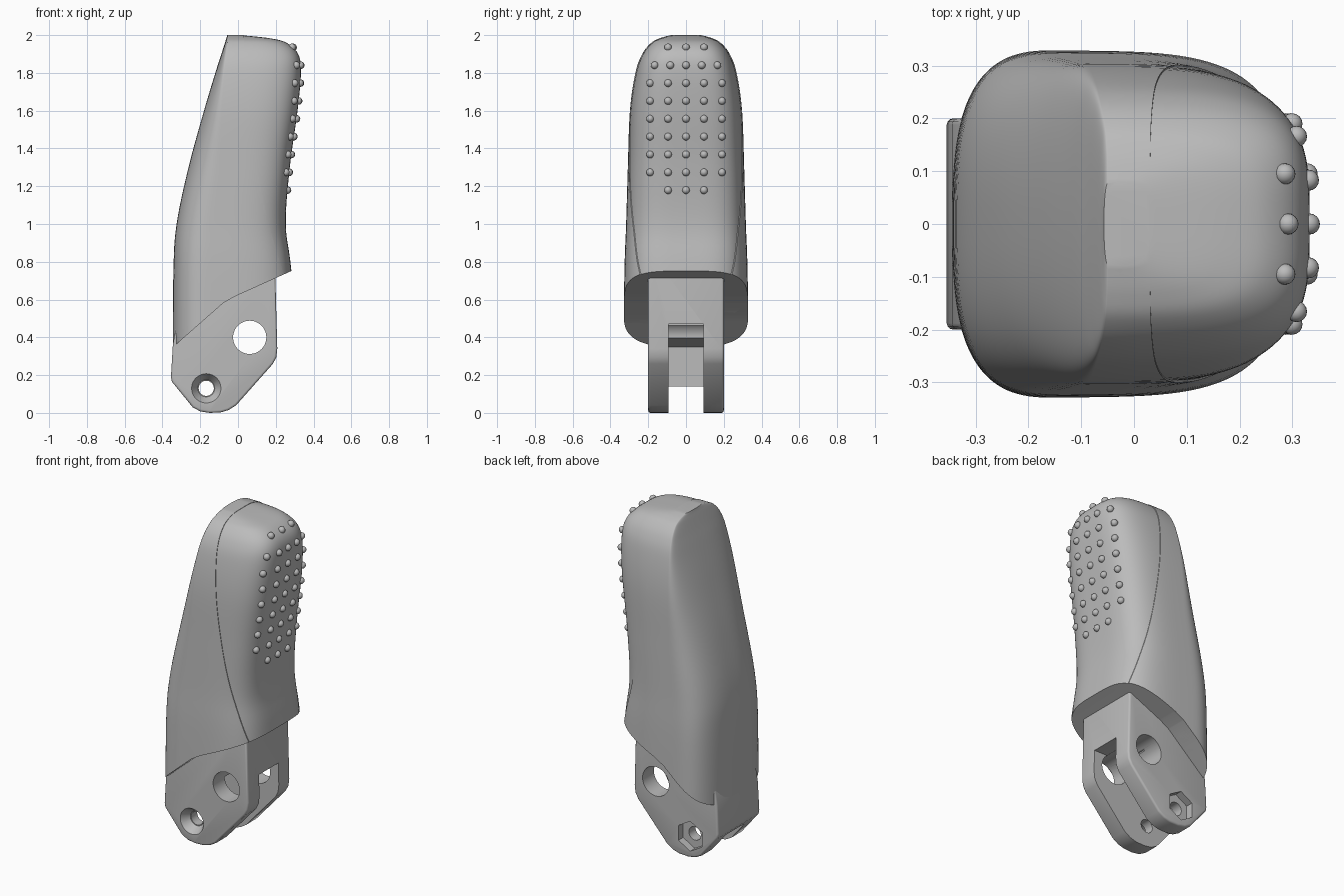
import bpy, bmesh
from math import cos, sin, pi, radians
from mathutils import Vector, Matrix
from mathutils.bvhtree import BVHTree

if "Cube" in bpy.data.objects:
    bpy.data.objects.remove(bpy.data.objects["Cube"])

grey = bpy.data.materials.new("plain grey")
grey.use_nodes = True
grey.diffuse_color = (0.5, 0.5, 0.5, 1)
grey.node_tree.nodes["Principled BSDF"].inputs["Base Color"].default_value = grey.diffuse_color


def add_object(name, bm):
    bmesh.ops.recalc_face_normals(bm, faces=bm.faces)
    mesh = bpy.data.meshes.new(name)
    bm.to_mesh(mesh)
    bm.free()
    mesh.materials.append(grey)
    obj = bpy.data.objects.new(name, mesh)
    bpy.context.collection.objects.link(obj)
    return obj


def activate(obj):
    bpy.ops.object.select_all(action='DESELECT')
    obj.select_set(True)
    bpy.context.view_layer.objects.active = obj


def smooth(obj, angle=35):
    activate(obj)
    bpy.ops.object.shade_smooth_by_angle(angle=radians(angle))


def cut(obj, cutter):
    """Subtract the cutter from the object and discard it."""
    cutter.hide_render = True
    mod = obj.modifiers.new("cut", 'BOOLEAN')
    mod.operation, mod.solver, mod.object = 'DIFFERENCE', 'EXACT', cutter
    activate(obj)
    bpy.ops.object.modifier_apply(modifier=mod.name)
    bpy.data.objects.remove(cutter)


def prism(name, profile, half, bevel=0):
    """Extrude an x-z profile symmetrically along y."""
    bm = bmesh.new()
    face = bm.faces.new([bm.verts.new((x, -half, z)) for x, z in profile])
    ext = bmesh.ops.extrude_face_region(bm, geom=[face])
    moved = [v for v in ext["geom"] if isinstance(v, bmesh.types.BMVert)]
    bmesh.ops.translate(bm, verts=moved, vec=(0, 2 * half, 0))
    if bevel:
        rims = [e for e in bm.edges if abs(e.verts[0].co.y - e.verts[1].co.y) < half]
        bmesh.ops.bevel(bm, geom=rims, offset=bevel, segments=3, affect='EDGES', profile=0.5)
    return add_object(name, bm)


def drill(name, x, y, z, r1, r2, depth, sides=48):
    """Round, conical or hexagonal cutter lying along y."""
    bm = bmesh.new()
    place = Matrix.Translation((x, y, z)) @ Matrix.Rotation(-pi / 2, 4, 'X')
    bmesh.ops.create_cone(bm, cap_ends=True, segments=sides, radius1=r1, radius2=r2,
                          depth=depth, matrix=place)
    return add_object(name, bm)


# Grip sections: height, back x, widest x, front x, half width
SECTIONS = [Vector(s) for s in (
    (.25, -.345, -.14, .32, .332), (.75, -.342, -.14, .286, .326),
    (1, -.325, -.13, .256, .317), (1.3, -.262, -.1, .277, .308),
    (1.6, -.18, -.085, .318, .297), (1.8, -.12, -.073, .336, .268),
    (1.9, -.088, -.063, .322, .232), (1.96, -.069, -.054, .262, .183),
    (1.985, -.061, -.05, .17, .135), (2, -.057, -.048, .03, .08))]


def spline(points, steps):
    pts = [points[0]] + points + [points[-1]]
    out = []
    for a, b, c, d in zip(pts, pts[1:], pts[2:], pts[3:]):
        for k in range(steps):
            t = k / steps
            out.append(b + (c - a) * t / 2 + (a - b * 2.5 + c * 2 - d / 2) * t ** 2
                       + (b * 3 - a - c * 3 + d) * t ** 3 / 2)
    return out + [points[-1]]


def power(v, n):
    return abs(v) ** (2 / n) * (1 if v >= 0 else -1)


def grip(name, inset=0):
    bm = bmesh.new()
    rings, count = [], 120
    for z, back, mid, front, half in spline(SECTIONS, 6):
        ring = []
        back_n = 2.9 - 0.7 * max(0, min(1, z - 0.8))
        for i in range(count):
            a = 2 * pi * i / count
            n, reach = (3.7, front - mid) if cos(a) > 0 else (back_n, mid - back)
            x = mid + (reach - inset) * power(cos(a), n)
            ring.append(bm.verts.new((x, (half - inset) * power(sin(a), n), z - inset / 2)))
        rings.append(ring)
    for low, high in zip(rings, rings[1:]):
        for i in range(count):
            j = (i + 1) % count
            bm.faces.new((low[i], low[j], high[j], high[i]))
    bm.faces.new(rings[0])
    bm.faces.new(rings[-1])
    return add_object(name, bm)


# Grip: rear shell overlapping a slightly inset front pad along a curved seam
shell = grip("rear_shell")
pad = grip("front_pad", 0.003)
seam = spline([Vector(p) for p in ((.03, 2.1), (.03, 2), (.05, 1.7), (.085, 1.4),
                                   (.15, 1.05), (.24, .74), (.31, .5))], 6)
cut(shell, prism("seam_cutter", [*seam, (.6, .5), (.6, 2.1)], 0.5))
for part in (shell, pad):
    cut(part, prism("hem_cutter", [(-.5, .215), (-.33, .36), (-.08, .58), (-.02, .615),
                                   (.28, .75), (.5, .84), (.5, 0), (-.5, 0)], 0.5))
    smooth(part)

# Raised grip dots seated on the front pad
tree = BVHTree.FromPolygons([v.co for v in pad.data.vertices],
                            [tuple(p.vertices) for p in pad.data.polygons])
dots = bmesh.new()
for row in range(9):
    z = 1.935 - row * 0.0945
    spread = 0.083 if row == 1 else 0.095
    span = 1 if row in (0, 8) else 2
    for col in range(-span, span + 1):
        hit = tree.ray_cast(Vector((1, col * spread, z)), Vector((-1, 0, 0)))[0]
        if hit:
            bmesh.ops.create_uvsphere(dots, u_segments=16, v_segments=10, radius=0.02,
                                      matrix=Matrix.Translation(hit))
smooth(add_object("grip_dots", dots), 60)

# Mounting bracket with two arms, its back tucked under the shell
bracket = prism("bracket", [(-.24, .85), (-.335, .42), (-.345, .36), (-.355, .19), (-.35, .165),
                            (-.24, .03), (-.2, .008), (-.15, 0), (-.09, .003), (-.05, .015),
                            (-.01, .04), (.185, .26), (.203, .295), (.208, .34),
                            (.194, .85)], 0.2, 0.012)
cut(bracket, prism("slot_cutter", [(-.5, -.1), (-.5, .14), (-.27, .14), (-.27, .35),
                                   (0, .4), (0, .47), (.4, .47), (.4, -.1)], 0.092))
cut(bracket, drill("large_hole_cutter", .062, 0, .4, .088, .088, 1))
cut(bracket, drill("pivot_hole_cutter", -.168, 0, .13, .04, .04, 1))
cut(bracket, drill("countersink_cutter", -.168, -.18, .13, .084, .045, .06))
cut(bracket, drill("nut_pocket_cutter", -.168, .2, .13, .09, .09, .09, 6))
smooth(bracket)
